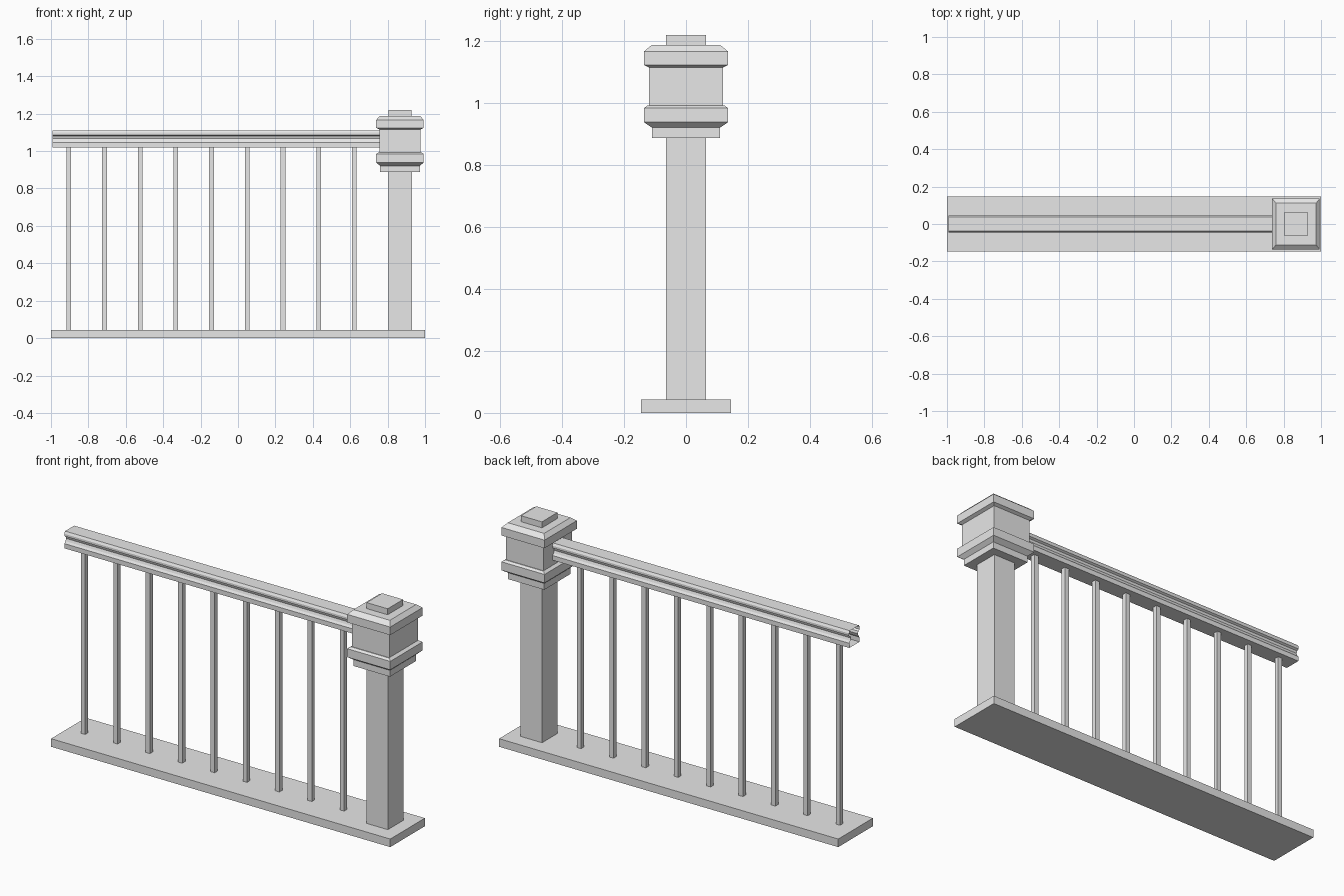
import bpy, bmesh

if "Cube" in bpy.data.objects:
    bpy.data.objects.remove(bpy.data.objects["Cube"])

grey = bpy.data.materials.new("light_grey")
grey.diffuse_color = (0.8, 0.8, 0.8, 1)
grey.use_nodes = True
grey.node_tree.nodes["Principled BSDF"].inputs["Base Color"].default_value = grey.diffuse_color

POST_X = 0.866


def finish(name, bm):
    bmesh.ops.recalc_face_normals(bm, faces=bm.faces)
    mesh = bpy.data.meshes.new(name)
    bm.to_mesh(mesh)
    bm.free()
    mesh.materials.append(grey)
    obj = bpy.data.objects.new(name, mesh)
    bpy.context.collection.objects.link(obj)
    return obj


def loft(bm, rings, capped=True):
    """Bridge successive closed rings of points."""
    loops = [[bm.verts.new(p) for p in ring] for ring in rings]
    n = len(loops[0])
    for a, b in zip(loops, loops[1:]):
        for i in range(n):
            j = (i + 1) % n
            bm.faces.new((a[i], a[j], b[j], b[i]))
    if capped:
        bm.faces.new(loops[0][::-1])
        bm.faces.new(loops[-1])


def rectangle(x, hx, hy, z):
    return [(x - hx, -hy, z), (x + hx, -hy, z), (x + hx, hy, z), (x - hx, hy, z)]


def block(name, x, hx, hy, z0, z1):
    bm = bmesh.new()
    loft(bm, [rectangle(x, hx, hy, z0), rectangle(x, hx, hy, z1)])
    return finish(name, bm)


# Base plank and newel post
block("base", 0, 1.0, 0.146, 0, 0.043)
block("post", POST_X, 0.063, 0.065, 0.043, 0.89)

# Moulded post head: (half width, half depth, height) from the collar upwards
head = [(0.107, 0.110, 0.887), (0.107, 0.110, 0.921), (0.127, 0.136, 0.939),
        (0.127, 0.136, 0.984), (0.114, 0.124, 0.993), (0.110, 0.120, 0.993),
        (0.110, 0.120, 1.116), (0.127, 0.136, 1.124), (0.127, 0.136, 1.167),
        (0.107, 0.111, 1.188)]
bm = bmesh.new()
loft(bm, [rectangle(POST_X, hx, hy, z) for hx, hy, z in head])
finish("post_head", bm)
block("post_cap", POST_X, 0.062, 0.065, 1.188, 1.22)

# Evenly spaced balusters
for i in range(9):
    block(f"baluster_{i + 1}", -0.905 + i * 0.1909, 0.0125, 0.0125, 0.043, 1.022)

# Hollow moulded handrail, open at its free end
side = [(0.043, 1.02), (0.043, 1.045), (0.035, 1.055), (0.030, 1.068),
        (0.034, 1.080), (0.045, 1.086), (0.045, 1.098), (0.038, 1.11)]
profile = side + [(-y, z) for y, z in reversed(side)]
bm = bmesh.new()
loft(bm, [[(x, y, z) for y, z in profile] for x in (-0.993, 0.76)], capped=False)
finish("handrail", bm)
